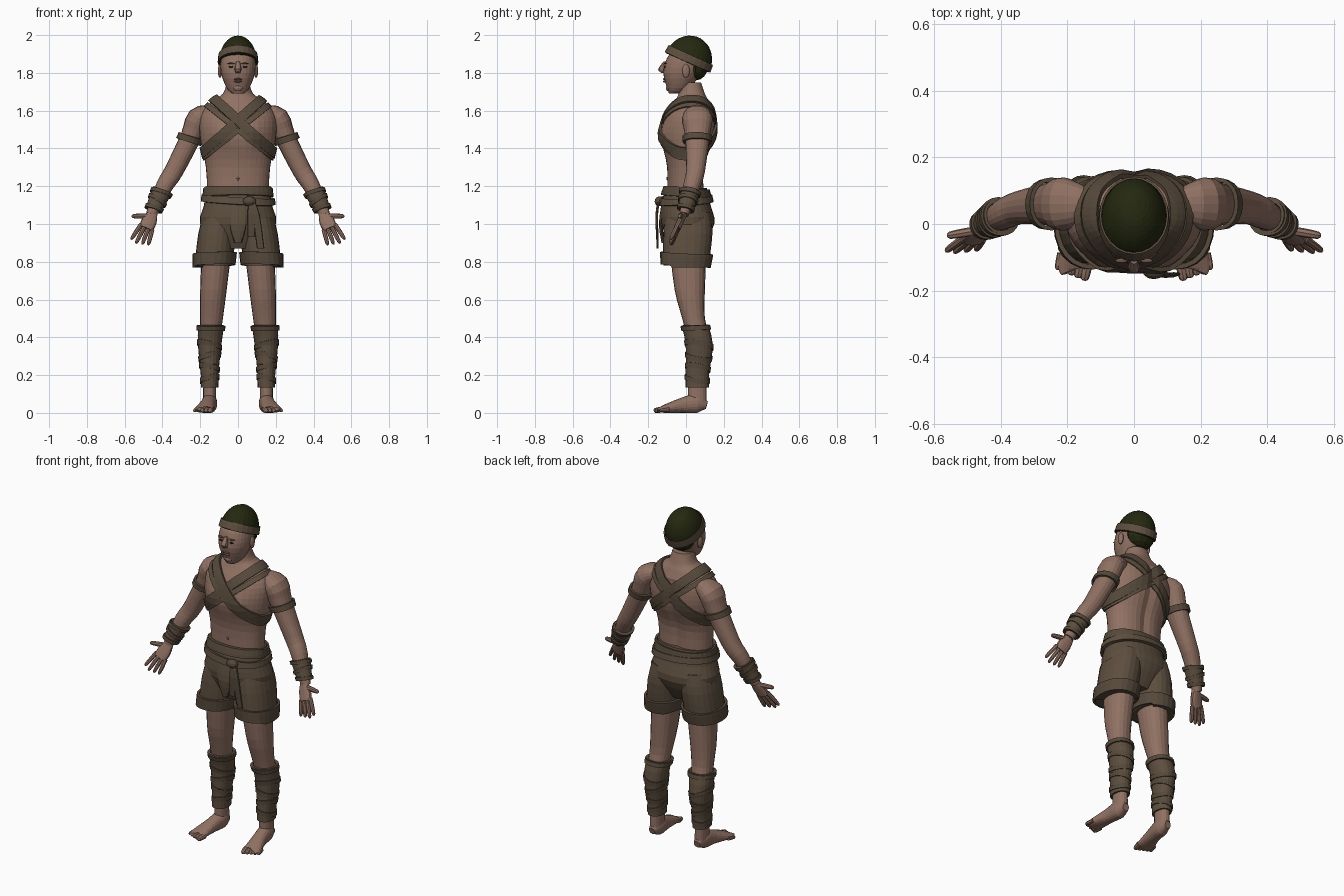
import bpy, bmesh, math
from mathutils import Vector

cube = bpy.data.objects.get("Cube")
if cube:
    bpy.data.objects.remove(cube)

parts = []
Y, Z = Vector((0, 1, 0)), Vector((0, 0, 1))


def material(name, *rgb):
    mat = bpy.data.materials.new(name)
    mat.use_nodes = True
    mat.diffuse_color = (*rgb, 1)
    mat.node_tree.nodes["Principled BSDF"].inputs["Base Color"].default_value = (*rgb, 1)
    return mat


skin = material("skin", .28, .165, .125)
dark_skin = material("dark skin", .17, .09, .07)
cloth = material("brown cloth", .11, .077, .05)
leather = material("brown leather", .092, .066, .043)
dark_hair = material("dark hair", .018, .021, .005)


def finish(name, bm, mat):
    mesh = bpy.data.meshes.new(name)
    bmesh.ops.recalc_face_normals(bm, faces=bm.faces)
    bm.to_mesh(mesh)
    bm.free()
    mesh.materials.append(mat)
    part = bpy.data.objects.new(name, mesh)
    bpy.context.collection.objects.link(part)
    parts.append(part)
    return part


def spline(a, b, c, d, t):
    bend = 2 * a - 5 * b + 4 * c - d
    return b + t / 2 * (c - a + t * (bend + t * (3 * b - a - 3 * c + d)))


def superpower(value, power):
    return math.copysign(abs(value) ** (2 / power), value)


# Smooth tube through sections (x, y, z, half width, half depth)
def loft(name, sections, mat, axis=Z, hint=Y, sides=20, power=2.2, mirror=1, steps=3):
    sections = [s if len(s) == 5 else (*s, s[-1]) for s in sections]
    last = len(sections) - 1
    rows = []
    for i in range(last):
        near = [sections[max(0, min(last, i + k))] for k in (-1, 0, 1, 2)]
        rows += [[spline(*values, step / steps) for values in zip(*near)] for step in range(steps)]
    rows.append(sections[-1])
    centres = [Vector(row[:3]) for row in rows]
    bm = bmesh.new()
    rings = []
    for i, (centre, row) in enumerate(zip(centres, rows)):
        along = axis or centres[min(i + 1, len(rows) - 1)] - centres[max(i - 1, 0)]
        across = hint.cross(along).normalized()
        depth = along.cross(across).normalized()
        ring = []
        for k in range(sides):
            angle = math.tau * k / sides
            point = (centre + across * row[3] * superpower(math.cos(angle), power)
                     + depth * row[4] * superpower(math.sin(angle), power))
            ring.append(bm.verts.new((point.x * mirror, point.y, max(point.z, 0))))
        rings.append(ring)
    for low, high in zip(rings, rings[1:]):
        for k in range(sides):
            bm.faces.new((low[k - 1], low[k], high[k], high[k - 1]))
    bm.faces.new(rings[0])
    bm.faces.new(rings[-1])
    return finish(name, bm, mat)


# The same for parts on the centre line, with sections (y, z, half width, half depth)
def trunk(name, sections, mat, **options):
    return loft(name, [(0, *section) for section in sections], mat, **options)


# Raised band sliced out of another part's surface
def band(name, source, centre, normal, width, mat, thickness=.012):
    bm = bmesh.new()
    bm.from_mesh(source.data)
    normal = Vector(normal).normalized()
    for way in (normal, -normal):
        bmesh.ops.bisect_plane(bm, geom=bm.verts[:] + bm.edges[:] + bm.faces[:], clear_outer=True,
                               plane_co=Vector(centre) + way * width / 2, plane_no=way)
    bm.normal_update()
    for vert, normal in [(vert, vert.normal.copy()) for vert in bm.verts]:
        vert.co += normal * .002
    part = finish(name, bm, mat)
    solid = part.modifiers.new("thickness", "SOLIDIFY")
    solid.thickness, solid.offset = thickness, 1


def blob(name, centre, size, mat):
    bm = bmesh.new()
    bmesh.ops.create_uvsphere(bm, u_segments=12, v_segments=8, radius=1)
    bmesh.ops.scale(bm, vec=size, verts=bm.verts)
    bmesh.ops.translate(bm, vec=centre, verts=bm.verts)
    finish(name, bm, mat)


# Finger or toe tapering to a rounded tip
def digit(name, base, move, radius, mirror, hint=Y):
    shape = ((0, 1), (.5, 1), (.9, .8), (1, .3))
    loft(name, [(*(base + move * along), radius * size) for along, size in shape], skin,
         axis=None, hint=hint, sides=8, mirror=mirror, steps=2)


# Torso and neck, with chest muscles and a spine groove
torso = trunk("torso", [(0, 1.1, .16, .1), (0, 1.3, .17, .1), (.01, 1.45, .2, .14),
                        (.02, 1.57, .2, .13), (.03, 1.65, .14, .09), (.03, 1.69, .08, .07),
                        (.02, 1.75, .06)], skin, sides=36, steps=4)
for vert in torso.data.vertices:
    x, y, z = vert.co
    if y < 0:
        vert.co.y -= .014 * math.exp(-((abs(x) - .09) / .05) ** 2 - ((z - 1.48) / .06) ** 2)
    elif z < 1.6:
        vert.co.y -= .014 * math.exp(-(x / .03) ** 2)
blob("navel", (0, -.1, 1.24), (.007, .004, .009), dark_skin)

# Head and face
trunk("head", [(-.06, 1.69, .03), (-.04, 1.72, .06), (-.02, 1.8, .09, .1),
               (0, 1.88, .09, .1), (.02, 1.94, .07)], skin, sides=28)
trunk("nose", [(-.11, 1.86, .01), (-.13, 1.82, .018), (-.12, 1.8, .012)], skin, sides=10)
for name, z in (("upper_lip", 1.767), ("lower_lip", 1.755)):
    blob(name, (0, -.112, z), (.022, .01, .006), dark_skin)
blob("chin", (0, -.09, 1.72), (.026, .017, .018), skin)

# Hair and headband leaning backwards
lean = Vector((0, .45, 1)).normalized()
crown = Vector((0, .01, 1.86))
hair = loft("hair", [(*(crown + lean * .14 * math.sin(angle)),
                      .1 * math.cos(angle), .125 * math.cos(angle))
                     for angle in (math.radians(step * 22 - 3) for step in range(5))],
            dark_hair, axis=lean, sides=24, power=2)
band("headband", hair, crown + lean * .016, lean, .042, cloth, .006)
blob("back_hair", crown + Vector((0, .04, -.03)), (.086, .065, .07), dark_hair)

# Shorts seat, belt and sash
seat = trunk("shorts_seat", [(0, 1.19, .17, .11), (0, 1.1, .18, .13), (.01, 1, .2, .14),
                             (0, .87, .1, .08)], cloth, sides=32)
band("waistband", seat, Z * 1.165, (0, .08, 1), .045, leather)
band("sash", seat, Z * 1.125, (.06, -.05, 1), .035, cloth, .018)
blob("sash_knot", (.06, -.14, 1.12), (.035, .026, .026), leather)
for name, slant, end in (("long_sash_tail", .05, .87), ("short_sash_tail", 0, .93)):
    loft(name, [(.07, -.14, 1.13, .014, .006), (.07 + slant / 2, -.155, 1.05, .02, .007),
                (.07 + slant, -.15, end, .02, .005)], leather, sides=8, power=4)
trunk("front_flap", [(-.12, 1.11, .05, .01), (-.134, 1, .045, .01), (-.12, .9, .02, .01)],
      cloth, sides=10)

for side, label in ((1, "left_"), (-1, "right_")):
    # Eye, brow and ear
    blob(label + "eye", (side * .036, -.112, 1.832), (.014, .004, .005), dark_hair)
    blob(label + "brow", (side * .037, -.11, 1.85), (.02, .007, .004), dark_skin)
    blob(label + "ear", (side * .095, 0, 1.81), (.012, .02, .036), skin)

    # Crossed chest straps, doubled along the lower edge
    band(label + "chest_strap", torso, Z * 1.545, (side * .9, 0, 1), .05,
         leather, .012 + side * .002)
    band(label + "lower_strap", torso, Z * 1.497, (side * .8, 0, 1), .028,
         cloth, .008 + side * .001)

    # Shorts leg and rolled cuff
    shorts = loft(label + "shorts_leg", [(.09, .01, 1.06, .09, .12), (.11, .01, .95, .1, .13),
                                         (.13, 0, .78, .1, .12)], cloth, mirror=side, sides=24)
    band(label + "cuff", shorts, Z * .82, (side * .05, .05, 1), .065, leather, .014)

    # Leg, shin wrap and slanted strips
    leg = loft(label + "leg", [(.11, .01, .9, .08, .1), (.13, .02, .65, .07, .08),
                               (.14, .04, .5, .06), (.15, .07, .36, .05, .06),
                               (.15, .06, .2, .035, .05), (.15, .06, .04, .035, .05)],
               skin, mirror=side)
    shin = Vector((side * .15, .06, .3))
    band(label + "shin_wrap", leg, shin, Z, .33, cloth, .01)
    band(label + "shin_top_strip", leg, shin + Z * .15, Z, .025, leather, .018)
    for i in range(5):
        band(label + "shin_strip_" + str(i), leg, shin + Z * .06 * (i - 2),
             (side * .3 * (-1) ** i, .2, 1), .025, leather, .015)

    # Foot and toes
    loft(label + "foot", [(.15, .11, .04, .02), (.15, .06, .05, .04, .05), (.16, -.02, .04, .04),
                          (.18, -.12, .02, .05, .02), (.18, -.14, .02, .04, .01)],
         skin, axis=None, hint=Z, mirror=side)
    for i in range(5):
        digit(label + "toe_" + str(i), Vector((.14 + i * .02, -.12 + i * .008, .018)),
              Vector((.01, -.05, -.006)), .015 - i * .001, side, Z)

    # Arm, armband and wrist wrap
    arm = loft(label + "arm", [(.14, .06, 1.59, .04, .05), (.21, .06, 1.56, .06, .08),
                               (.25, .06, 1.46, .055, .065), (.34, .05, 1.28, .05),
                               (.39, .03, 1.2, .045), (.46, -.01, 1.05, .028, .024)],
               skin, axis=None, mirror=side)
    band(label + "armband", arm, (side * .255, .06, 1.45), (side * .3, 0, -1), .034, leather)
    forearm = Vector((side * .45, -.2, -.9))
    cuff_centre = Vector((side * .425, .01, 1.125))
    band(label + "bracer", arm, cuff_centre, forearm, .11, cloth, .009)
    for i in (-1, 0, 1):
        tilt = Vector((side * .2 * (-1) ** i, 0, 0))
        band(label + "bracer_strip_" + str(i + 2), arm, cuff_centre + forearm * .045 * i,
             forearm + tilt, .02, leather, .016)

    # Hand with the palm turned forward
    wrist = Vector((.45, -.01, 1.06))
    reach = Vector((.4, -.4, -.9)).normalized()
    spread = reach.cross(Y).normalized()
    loft(label + "palm", [(*(wrist + reach * along), width, .018)
                          for along, width in ((0, .025), (.05, .04), (.1, .038))],
         skin, axis=None, mirror=side, sides=14)
    for i in range(4):
        fan = spread * (i - 1.5)
        digit(label + "finger_" + str(i), wrist + reach * .09 + fan * .022,
              (reach + fan * .1) * (.11 - .01 * abs(i - 2)), .0115, side)
    digit(label + "thumb", wrist + reach * .03 + spread * .02,
          (spread + reach * .5) * .075, .0135, side)

# Smooth shading with crisp edges
for part in bpy.context.view_layer.objects:
    part.select_set(part in parts)
bpy.context.view_layer.objects.active = torso
bpy.ops.object.shade_smooth_by_angle(angle=math.radians(40))
